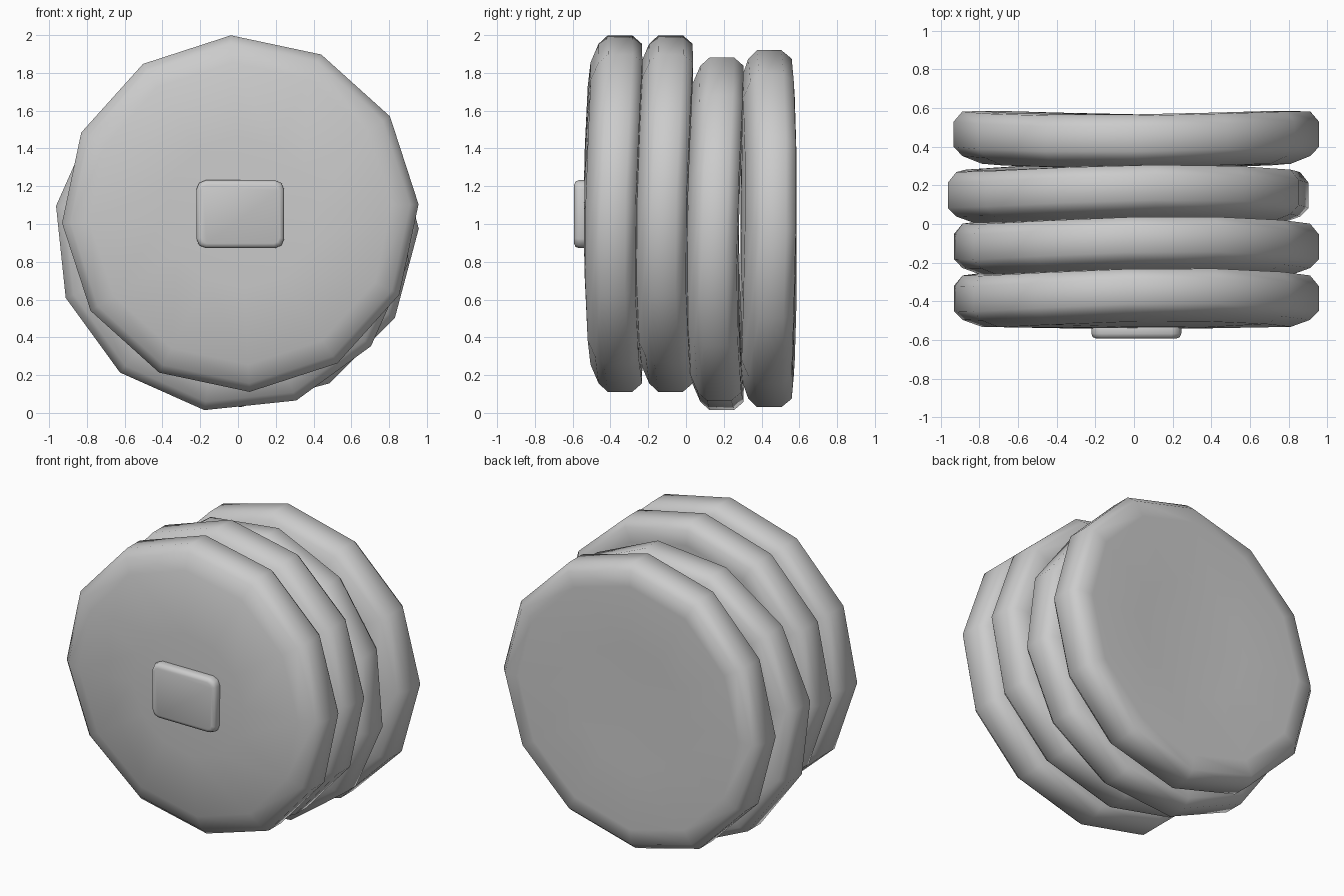
import bpy, bmesh, math

if "Cube" in bpy.data.objects:
    bpy.data.objects.remove(bpy.data.objects["Cube"])

SIDES = 12
# disc profile from front centre to back centre: (radius, depth)
PROFILE = [(0.4, 0.0), (0.8, 0.005), (0.9, 0.04), (0.945, 0.085),
           (0.945, 0.215), (0.9, 0.27), (0.8, 0.278), (0.4, 0.275)]


def finish(bm, name):
    bmesh.ops.recalc_face_normals(bm, faces=bm.faces)
    for f in bm.faces:
        f.smooth = True
    mesh = bpy.data.meshes.new(name)
    bm.to_mesh(mesh)
    bm.free()
    ob = bpy.data.objects.new(name, mesh)
    bpy.context.collection.objects.link(ob)
    return ob


def disc(name, cx, cz, front, turn, bend, bend_dir):
    """Twelve-sided rounded disc, gently bent along one direction."""
    bm = bmesh.new()
    b = math.radians(bend_dir)

    def vert(r, depth, ang):
        x, z = r * math.cos(ang), r * math.sin(ang)
        d = (x * math.cos(b) + z * math.sin(b)) / 0.945
        return bm.verts.new((cx + x, front + depth + bend * d * d, cz + z))

    rings = [[vert(r, y, math.radians(turn) + math.tau * i / SIDES)
              for i in range(SIDES)] for r, y in PROFILE]
    caps = [vert(0, 0, 0), vert(0, 0.27, 0)]
    for i in range(SIDES):
        j = (i + 1) % SIDES
        for a, c in zip(rings, rings[1:]):
            bm.faces.new((a[i], a[j], c[j], c[i]))
        bm.faces.new((caps[0], rings[0][j], rings[0][i]))
        bm.faces.new((caps[1], rings[-1][i], rings[-1][j]))
    return finish(bm, name)


# stack of four discs
disc("front_disc", 0.012, 1.055, -0.54, 3, 0.045, 75)
disc("second_disc", 0.012, 1.055, -0.272, 3, 0.045, 75)
disc("third_disc", -0.03, 0.948, -0.002, -9, 0.042, 75)
disc("back_disc", 0.012, 0.975, 0.288, 0, 0.028, 15)

# small rounded block on the front
bm = bmesh.new()
bmesh.ops.create_cube(bm, size=1)
for v in bm.verts:
    v.co = (0.012 + v.co.x * 0.465, -0.54 + v.co.y * 0.105, 1.052 + v.co.z * 0.36)
bmesh.ops.bevel(bm, geom=[e for e in bm.edges if abs(e.verts[0].co.y - e.verts[1].co.y) > 0.05],
                offset=0.05, segments=2, profile=0.5, affect='EDGES')
rim = [e for e in bm.edges if all(v.co.y < -0.59 for v in e.verts)]
bmesh.ops.bevel(bm, geom=rim, offset=0.025, segments=2, profile=0.5, affect='EDGES')
finish(bm, "front_block")
